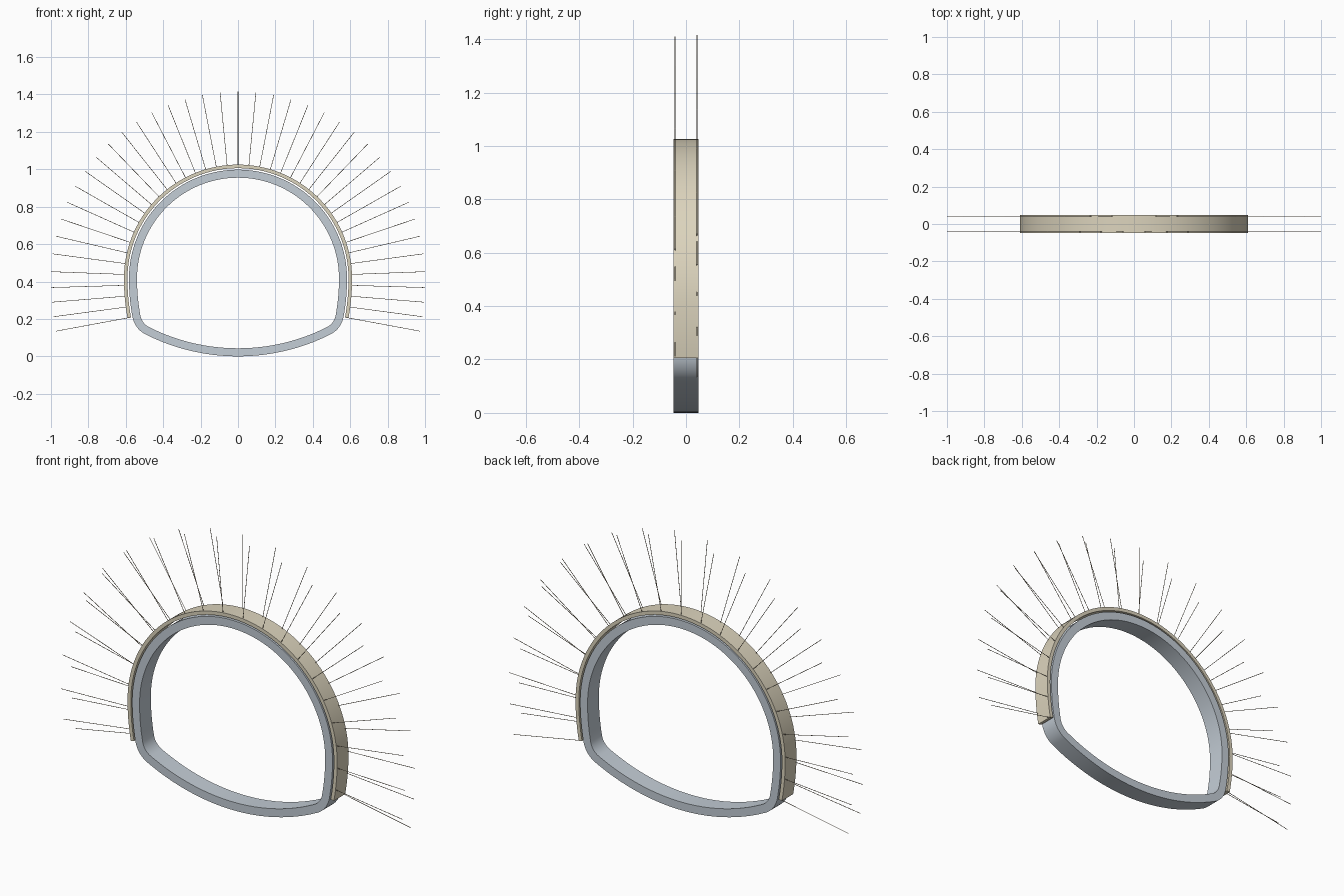
import bpy, bmesh
from math import sin, cos, atan2, pi, hypot, radians
from mathutils import Vector, Matrix

if "Cube" in bpy.data.objects:
    bpy.data.objects.remove(bpy.data.objects["Cube"])

# Tunnel profile (right half): concentric arcs, measured on the lining's outer face
R_TOP, R_WALL, R_CORNER, R_FLOOR = 0.583, 1.123, 0.13, 1.1
SPRING = 0.415                                   # height of crown arc centre
C_TOP = Vector((0, SPRING))
C_WALL = Vector((R_TOP - R_WALL, SPRING))
C_FLOOR = Vector((0, R_FLOOR))
HALF_DEPTH = 0.047

# Corner arc centre: tangent inside both the wall and the floor circles
ra, rb = R_WALL - R_CORNER, R_FLOOR - R_CORNER
ab = C_FLOOR - C_WALL
t = (ra * ra - rb * rb + ab.length_squared) / (2 * ab.length)
h = (ra * ra - t * t) ** 0.5
u = ab.normalized()
C_CORNER = C_WALL + u * t + Vector((u.y, -u.x)) * h
WALL_END = atan2(*(C_CORNER - C_WALL).yx)
FLOOR_START = atan2(*(C_CORNER - C_FLOOR).yx)


def arc(c, r, a0, a1, n):
    return [c + r * Vector((cos(a0 + (a1 - a0) * i / n), sin(a0 + (a1 - a0) * i / n)))
            for i in range(n + 1)]


def lining_half(d):
    return (arc(C_TOP, R_TOP + d, pi / 2, 0, 32)
            + arc(C_WALL, R_WALL + d, 0, WALL_END, 8)[1:]
            + arc(C_CORNER, R_CORNER + d, WALL_END, FLOOR_START, 10)[1:]
            + arc(C_FLOOR, R_FLOOR + d, FLOOR_START, -pi / 2, 16)[1:])


SHELL_END = radians(-10.5)


def shell_half(d):
    return (arc(C_TOP, R_TOP + d, pi / 2, 0, 32)
            + arc(C_WALL, R_WALL + d, 0, SHELL_END, 8)[1:])


def mirrored(half, closed):
    left = [Vector((-p.x, p.y)) for p in reversed(half)]
    return (left[:-1] + half[:-1]) if closed else (left[:-1] + half)


def finish(name, bm, color):
    bmesh.ops.recalc_face_normals(bm, faces=bm.faces)
    me = bpy.data.meshes.new(name)
    bm.to_mesh(me)
    bm.free()
    ob = bpy.data.objects.new(name, me)
    bpy.context.collection.objects.link(ob)
    mat = bpy.data.materials.new(name + "_colour")
    mat.diffuse_color = (*color, 1)
    mat.use_nodes = True
    mat.node_tree.nodes["Principled BSDF"].inputs["Base Color"].default_value = mat.diffuse_color
    me.materials.append(mat)
    bpy.ops.object.select_all(action='DESELECT')
    bpy.context.view_layer.objects.active = ob
    ob.select_set(True)
    bpy.ops.object.shade_smooth_by_angle(angle=radians(35))
    return ob


def band(name, outer, inner, closed, color):
    bm = bmesh.new()
    rings = []
    for o, i in zip(outer, inner):
        rings.append([bm.verts.new((p.x, y, p.y)) for p, y in
                      ((o, -HALF_DEPTH), (o, HALF_DEPTH), (i, HALF_DEPTH), (i, -HALF_DEPTH))])
    n = len(rings)
    for k in range(n if closed else n - 1):
        a, b = rings[k], rings[(k + 1) % n]
        for j in range(4):
            bm.faces.new((a[j], a[(j + 1) % 4], b[(j + 1) % 4], b[j]))
    if not closed:
        bm.faces.new(rings[0])
        bm.faces.new(rings[-1])
    return finish(name, bm, color)


# Inner lining: closed ring with curved floor
band("inner_lining", mirrored(lining_half(0), True),
     mirrored(lining_half(-0.043), True), True, (0.55, 0.61, 0.67))

# Outer shell: open arch with a thin gap to the lining
band("outer_shell", mirrored(shell_half(0.027), False),
     mirrored(shell_half(0.008), False), False, (0.72, 0.66, 0.51))

# Rock bolts: evenly spaced along the shell, alternating between two rows
SURF, LENGTH = 0.027, 0.39
crown = (R_TOP + SURF) * pi / 2
step = (crown - (R_WALL + SURF) * SHELL_END) / 20
bm = bmesh.new()
for k in range(-20, 21):
    s = abs(k) * step
    side = -1 if k < 0 else 1
    if s <= crown:
        c, r, a = C_TOP, R_TOP + SURF, pi / 2 - s / (R_TOP + SURF)
    else:
        c, r, a = C_WALL, R_WALL + SURF, -(s - crown) / (R_WALL + SURF)
    d = Vector((side * cos(a), 0, sin(a)))
    base = Vector((side * c.x, 0.041 if k % 2 == 0 else -0.041, c.y)) + d * (r - 0.01)
    depth = LENGTH + 0.01
    rot = Vector((0, 0, 1)).rotation_difference(d).to_matrix().to_4x4()
    bmesh.ops.create_cone(bm, cap_ends=True, segments=8, radius1=0.0014, radius2=0.0014,
                          depth=depth, matrix=Matrix.Translation(base + d * depth / 2) @ rot)
finish("rock_bolts", bm, (0.45, 0.38, 0.28))
